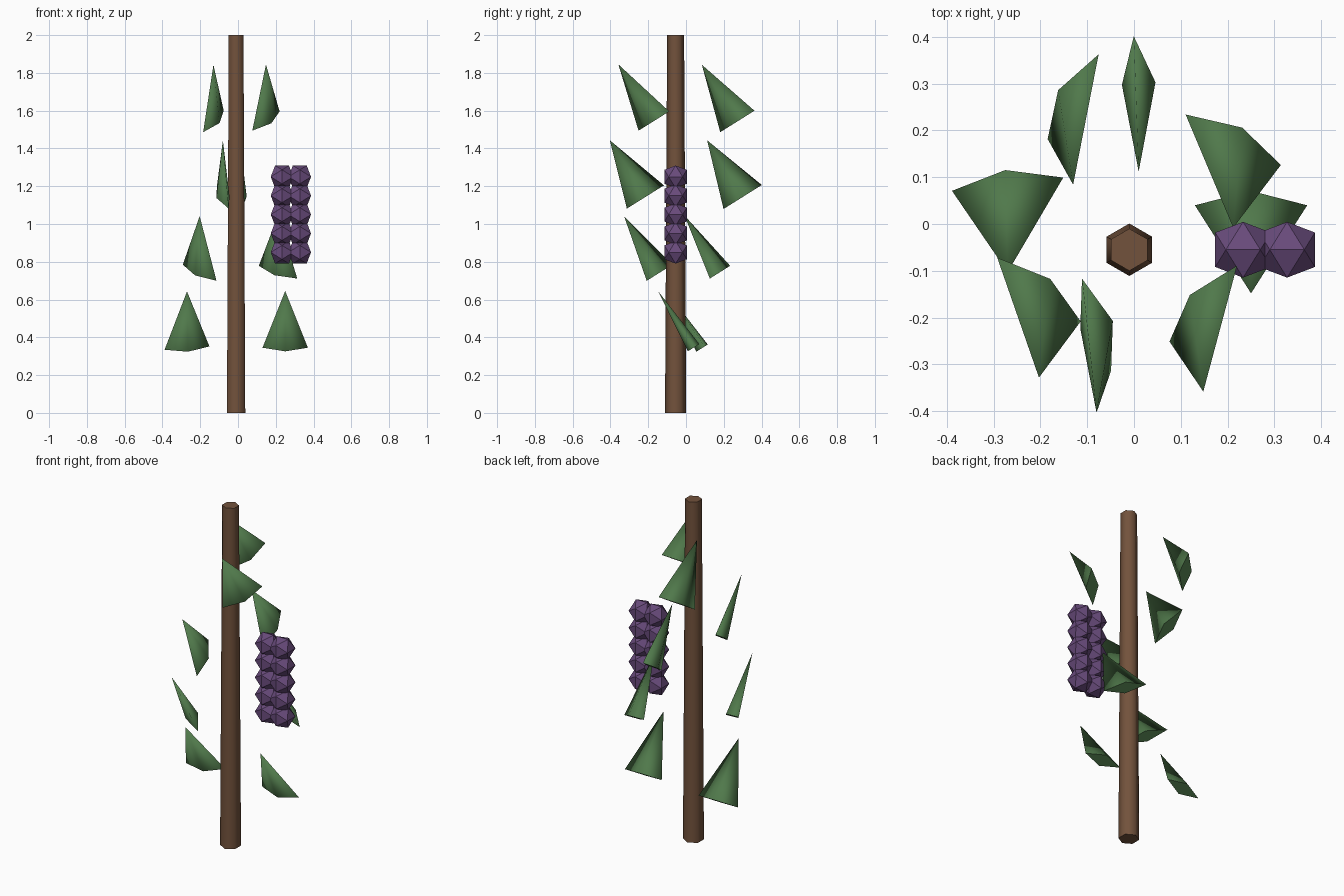
import bpy, bmesh
from math import radians
from mathutils import Matrix, Vector

if "Cube" in bpy.data.objects:
    bpy.data.objects.remove(bpy.data.objects["Cube"])


def material(name, rgb):
    m = bpy.data.materials.new(name)
    m.diffuse_color = (*rgb, 1)
    m.use_nodes = True
    m.node_tree.nodes["Principled BSDF"].inputs["Base Color"].default_value = m.diffuse_color
    return m


WOOD = material("wood", (0.17, 0.085, 0.045))
GREEN = material("leaf_green", (0.08, 0.19, 0.07))
PURPLE = material("grape_purple", (0.14, 0.07, 0.20))


def finish(name, bm, mat):
    me = bpy.data.meshes.new(name)
    bm.to_mesh(me)
    bm.free()
    me.materials.append(mat)
    ob = bpy.data.objects.new(name, me)
    bpy.context.collection.objects.link(ob)
    return ob


def cone(name, sides, r1, r2, depth, matrix, mat):
    """Cone standing on its base, smooth sides and flat crisp caps."""
    bm = bmesh.new()
    bmesh.ops.create_cone(bm, cap_ends=True, segments=sides, radius1=r1, radius2=r2,
                          depth=depth, matrix=Matrix.Translation((0, 0, depth / 2)))
    bmesh.ops.remove_doubles(bm, verts=bm.verts, dist=1e-5)
    caps = [f for f in bm.faces if abs(f.normal.z) > 0.99]
    for f in bm.faces:
        f.smooth = f not in caps
    for f in caps:
        for e in f.edges:
            e.smooth = False
    bm.transform(matrix)
    return finish(name, bm, mat)


# Tapered six-sided stake
cone("trunk", 6, 0.056, 0.045, 2.0, Matrix.Translation((-0.01, -0.055, 0)), WOOD)

# Leaves: flattened four-sided cones, all tilted forward, each twisted on its own axis
LEAVES = [  # base centre x, y, z, twist in degrees
    (-0.27, 0.085, 0.343, 8), (0.25, 0.04, 0.345, 0),
    (-0.203, -0.14, 0.742, 138), (0.212, 0.18, 0.745, 148),
    (-0.08, -0.215, 1.143, 105), (0.01, 0.30, 1.143, 95),
    (-0.13, 0.272, 1.543, 63), (0.148, -0.17, 1.545, 53),
]
for i, (x, y, z, twist) in enumerate(LEAVES):
    mtx = (Matrix.Translation((x, y, z)) @ Matrix.Rotation(0.56, 4, 'X')
           @ Matrix.Rotation(radians(twist), 4, 'Z') @ Matrix.Diagonal((1, 0.3, 1, 1)))
    cone(f"leaf_{i + 1}", 4, 0.12, 0, 0.354, mtx, GREEN)

# Grapes: two columns of five icosahedra with edges aligned to the axes
LONG, SHORT = 0.0595, 0.0368
for col, x in enumerate((0.233, 0.327)):
    for row in range(5):
        bm = bmesh.new()
        c = Vector((x, -0.055, 0.85 + 0.1 * row))
        for s in (-SHORT, SHORT):
            for l in (-LONG, LONG):
                for p in ((s, 0, l), (0, l, s), (l, s, 0)):
                    bm.verts.new(c + Vector(p))
        bmesh.ops.convex_hull(bm, input=bm.verts)
        bmesh.ops.recalc_face_normals(bm, faces=bm.faces)
        finish(f"grape_{col + 1}_{row + 1}", bm, PURPLE)
